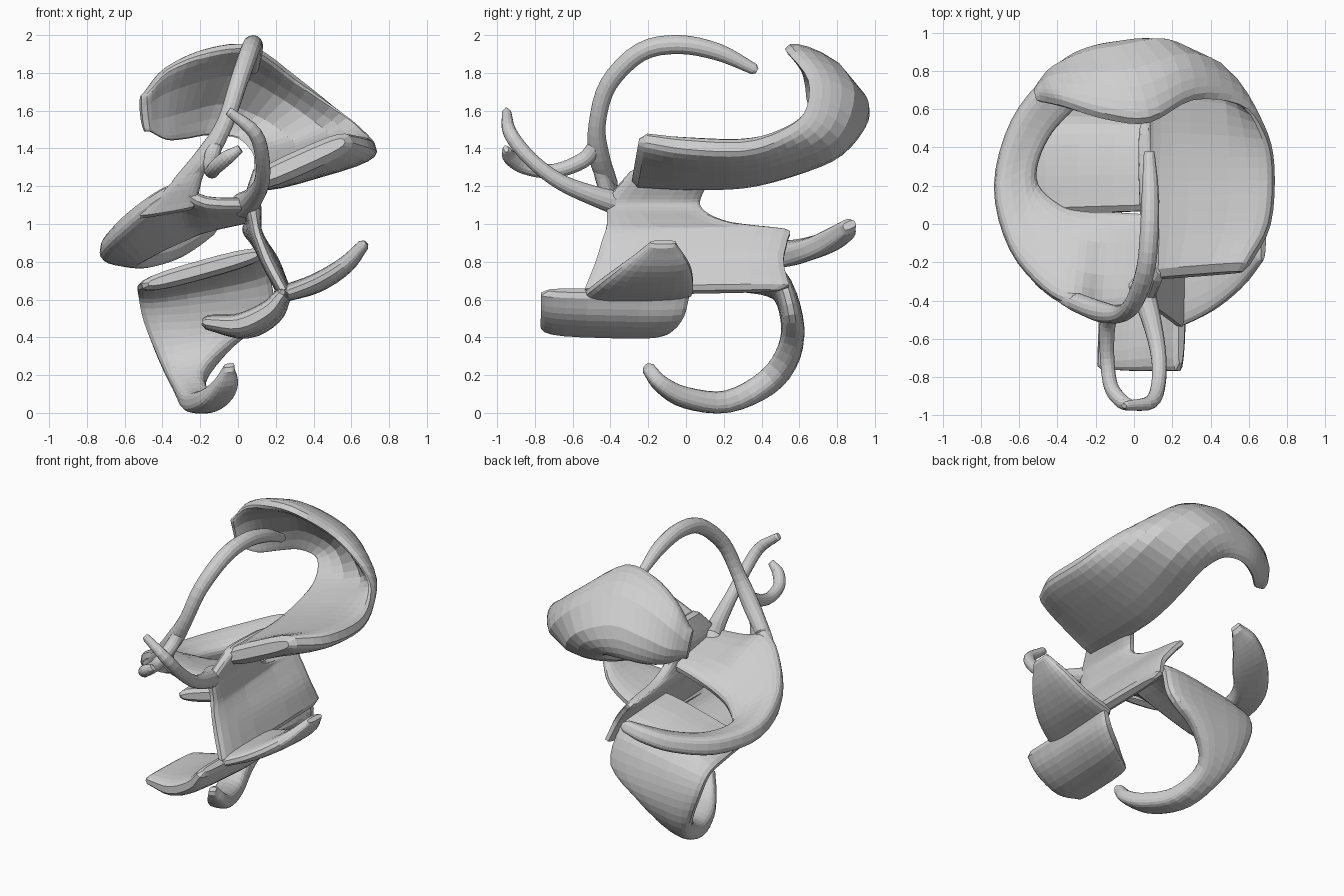
import bpy, bmesh, math
from mathutils import Vector

grey = bpy.data.materials.new("plain_grey")
grey.diffuse_color = (0.62, 0.62, 0.62, 1)


def smooth_rows(rows, n):
    """Catmull-Rom interpolation of rows of numbers."""
    out = []
    ext = [[2 * a - b for a, b in zip(rows[0], rows[1])]] + list(rows)
    ext.append([2 * a - b for a, b in zip(rows[-1], rows[-2])])
    for i in range(1, len(ext) - 2):
        p0, p1, p2, p3 = ext[i - 1:i + 3]
        for k in range(n):
            t = k / n
            out.append([0.5 * (2 * b + (c - a) * t + (2 * a - 5 * b + 4 * c - d) * t * t
                               + (3 * b - a - 3 * c + d) * t ** 3)
                        for a, b, c, d in zip(p0, p1, p2, p3)])
    out.append(list(rows[-1]))
    return out


def loft(name, frames, power, sides):
    """Skin rings given as (centre, half width, half thickness, bow, tangent)."""
    # small extra ring at each end rounds it off
    def end(f, sign):
        c, u, v, b, t = f
        return (c + t * sign * v.length * 0.6, u * 0.9, v * 0.5, b, t)
    frames = [end(frames[0], -1)] + frames + [end(frames[-1], 1)]
    bm = bmesh.new()
    rings = []
    for c, u, v, bow, t in frames:
        ring = []
        for k in range(sides):
            a = 2 * math.pi * (k + 0.5) / sides
            p = math.copysign(abs(math.cos(a)) ** power, math.cos(a))
            q = math.copysign(abs(math.sin(a)) ** power, math.sin(a))
            ring.append(bm.verts.new(c + u * p + v * q + bow * (1 - p * p)))
        rings.append(ring)
    for r0, r1 in zip(rings, rings[1:]):
        for k in range(sides):
            j = (k + 1) % sides
            bm.faces.new((r0[k], r0[j], r1[j], r1[k]))
    # end caps made of strips so that bowed ends stay clean
    for ring in (rings[0], rings[-1]):
        h = sides // 2
        for k in range(h - 1):
            bm.faces.new((ring[k], ring[k + 1], ring[sides - 2 - k], ring[sides - 1 - k]))
    bmesh.ops.recalc_face_normals(bm, faces=bm.faces)
    me = bpy.data.meshes.new(name)
    bm.to_mesh(me)
    bm.free()
    me.materials.append(grey)
    ob = bpy.data.objects.new(name, me)
    bpy.context.collection.objects.link(ob)
    return ob


def tangents(pts):
    n = len(pts)
    return [(pts[min(i + 1, n - 1)] - pts[max(i - 1, 0)]).normalized() for i in range(n)]


def ribbon(name, rows, n=4, power=0.6, sides=20):
    """Each row: edge A, edge B, thickness, optional bow of the middle."""
    rows = smooth_rows([list(r) + [0] * (10 - len(r)) for r in rows], n)
    cs = [(Vector(r[0:3]) + Vector(r[3:6])) / 2 for r in rows]
    frames = []
    for r, c, t in zip(rows, cs, tangents(cs)):
        u = (Vector(r[3:6]) - Vector(r[0:3])) / 2
        v = t.cross(u).normalized() * r[6] / 2
        frames.append((c, u, v, Vector(r[7:10]), t))
    return loft(name, frames, power, sides)


def tube(name, rows, n=4, sides=14):
    """Each row: point and radius."""
    rows = smooth_rows(rows, n)
    cs = [Vector(r[:3]) for r in rows]
    frames = []
    for r, c, t in zip(rows, cs, tangents(cs)):
        v = t.cross(Vector((1, 0, 0))).normalized()
        frames.append((c, v.cross(t) * r[3], v * r[3], Vector(), t))
    return loft(name, frames, 1, sides)


# broad upper blade: slab that curls up and over at the back
ribbon("upper_blade", [
    (0.09, -0.25, 1.22, 0.60, -0.21, 1.45, 0.13),
    (0.09, 0.00, 1.22, 0.71, 0.00, 1.42, 0.15),
    (0.09, 0.30, 1.23, 0.73, 0.30, 1.41, 0.15),
    (0.09, 0.55, 1.29, 0.68, 0.50, 1.47, 0.13, 0.03, 0.03, -0.02),
    (0.08, 0.75, 1.37, 0.56, 0.64, 1.58, 0.12, 0.08, 0.09, -0.03),
    (0.00, 0.89, 1.46, 0.31, 0.66, 1.77, 0.11, 0.06, 0.12, 0.01),
    (-0.15, 0.91, 1.48, 0.08, 0.54, 1.93, 0.11, 0.00, 0.12, 0.04),
    (-0.28, 0.86, 1.46, -0.15, 0.56, 1.92, 0.12, -0.03, 0.10, 0.02),
    (-0.38, 0.77, 1.45, -0.37, 0.63, 1.83, 0.11, -0.04, 0.06, 0.00),
    (-0.47, 0.70, 1.49, -0.49, 0.66, 1.70, 0.09, -0.01, 0.02, 0.00)])

# thin leaning wall in the middle
ribbon("centre_wall", [
    (0.12, -0.30, 1.27, 0.14, 0.15, 1.27, 0.10),
    (0.08, -0.41, 1.14, 0.08, 0.08, 1.14, 0.09),
    (0.08, -0.42, 1.07, 0.08, 0.10, 1.07, 0.09),
    (0.09, -0.42, 1.01, 0.07, 0.24, 1.01, 0.08),
    (0.10, -0.43, 0.96, 0.05, 0.53, 0.97, 0.08),
    (0.12, -0.45, 0.90, 0.10, 0.54, 0.91, 0.08),
    (0.16, -0.48, 0.80, 0.18, 0.52, 0.80, 0.09),
    (0.24, -0.54, 0.65, 0.23, 0.55, 0.67, 0.08)])

# crescent sweeping round the left side
ribbon("left_crescent", [
    (0.08, 0.05, 1.04, 0.08, -0.42, 1.11, 0.09),
    (-0.13, 0.06, 0.99, -0.17, -0.45, 1.12, 0.10),
    (-0.26, 0.06, 0.94, -0.32, -0.43, 1.19, 0.11),
    (-0.38, 0.09, 0.89, -0.47, -0.35, 1.12, 0.12),
    (-0.50, 0.20, 0.83, -0.65, -0.13, 0.97, 0.13),
    (-0.50, 0.33, 0.82, -0.73, 0.20, 0.87, 0.13),
    (-0.43, 0.48, 0.82, -0.64, 0.54, 0.86, 0.13),
    (-0.32, 0.60, 0.85, -0.45, 0.78, 0.91, 0.12),
    (-0.23, 0.71, 0.90, -0.28, 0.88, 0.97, 0.11),
    (-0.13, 0.82, 0.97, -0.15, 0.89, 1.00, 0.08)])

# flared foot joining arch and crescent
ribbon("arch_foot", [
    (-0.09, -0.48, 1.47, -0.14, -0.47, 1.44, 0.07),
    (-0.14, -0.47, 1.36, -0.23, -0.45, 1.33, 0.08),
    (-0.19, -0.45, 1.24, -0.36, -0.40, 1.21, 0.09),
    (-0.22, -0.41, 1.10, -0.52, -0.29, 1.05, 0.09)], power=0.8)

# lower plate that turns down at the back and ends in a hook
ribbon("lower_hook", [
    (-0.51, 0.08, 0.67, 0.14, 0.10, 0.85, 0.10),
    (-0.53, 0.30, 0.66, 0.15, 0.30, 0.83, 0.10),
    (-0.53, 0.49, 0.62, 0.17, 0.48, 0.75, 0.11),
    (-0.50, 0.56, 0.48, 0.18, 0.56, 0.52, 0.12),
    (-0.42, 0.54, 0.28, -0.02, 0.55, 0.36, 0.13),
    (-0.35, 0.43, 0.14, -0.17, 0.44, 0.19, 0.13),
    (-0.30, 0.22, 0.06, -0.12, 0.22, 0.06, 0.12),
    (-0.22, 0.00, 0.07, -0.04, 0.00, 0.09, 0.11),
    (-0.14, -0.13, 0.14, 0.00, -0.13, 0.16, 0.09),
    (-0.08, -0.20, 0.23, -0.02, -0.20, 0.24, 0.07)], power=0.7)

# leaf-shaped fin on the right
ribbon("right_fin", [
    (0.22, -0.55, 0.62, 0.22, 0.03, 0.63, 0.09),
    (0.40, -0.46, 0.69, 0.42, 0.04, 0.68, 0.10),
    (0.55, -0.34, 0.78, 0.58, 0.02, 0.78, 0.09),
    (0.66, -0.20, 0.89, 0.67, -0.05, 0.89, 0.06)], power=0.7)

# scoop curling under toward the front
ribbon("front_scoop", [
    (0.23, -0.77, 0.63, 0.25, 0.02, 0.62, 0.08),
    (0.15, -0.77, 0.54, 0.19, -0.01, 0.52, 0.12),
    (0.00, -0.77, 0.47, 0.05, -0.09, 0.45, 0.13),
    (-0.17, -0.76, 0.48, -0.15, -0.26, 0.48, 0.08)], power=0.55)

# tall thin arch rising from the crescent rim
tube("top_arch", [
    (-0.30, -0.41, 1.21, 0.05), (-0.17, -0.46, 1.36, 0.055),
    (-0.07, -0.47, 1.53, 0.045), (0.00, -0.41, 1.74, 0.047), (0.06, -0.24, 1.91, 0.05),
    (0.08, -0.04, 1.95, 0.05), (0.085, 0.17, 1.91, 0.045), (0.08, 0.36, 1.82, 0.03)])

# two small prongs at the front
tube("right_prong", [
    (0.03, -0.32, 1.10, 0.07), (0.08, -0.46, 1.14, 0.055), (0.125, -0.66, 1.22, 0.042),
    (0.13, -0.82, 1.34, 0.038), (0.09, -0.93, 1.48, 0.037), (-0.04, -0.95, 1.59, 0.025)])
tube("left_prong", [
    (-0.12, -0.47, 1.43, 0.04), (-0.14, -0.54, 1.34, 0.042), (-0.14, -0.70, 1.28, 0.038),
    (-0.12, -0.85, 1.30, 0.038), (-0.06, -0.93, 1.35, 0.038), (0.0, -0.95, 1.39, 0.025)])
